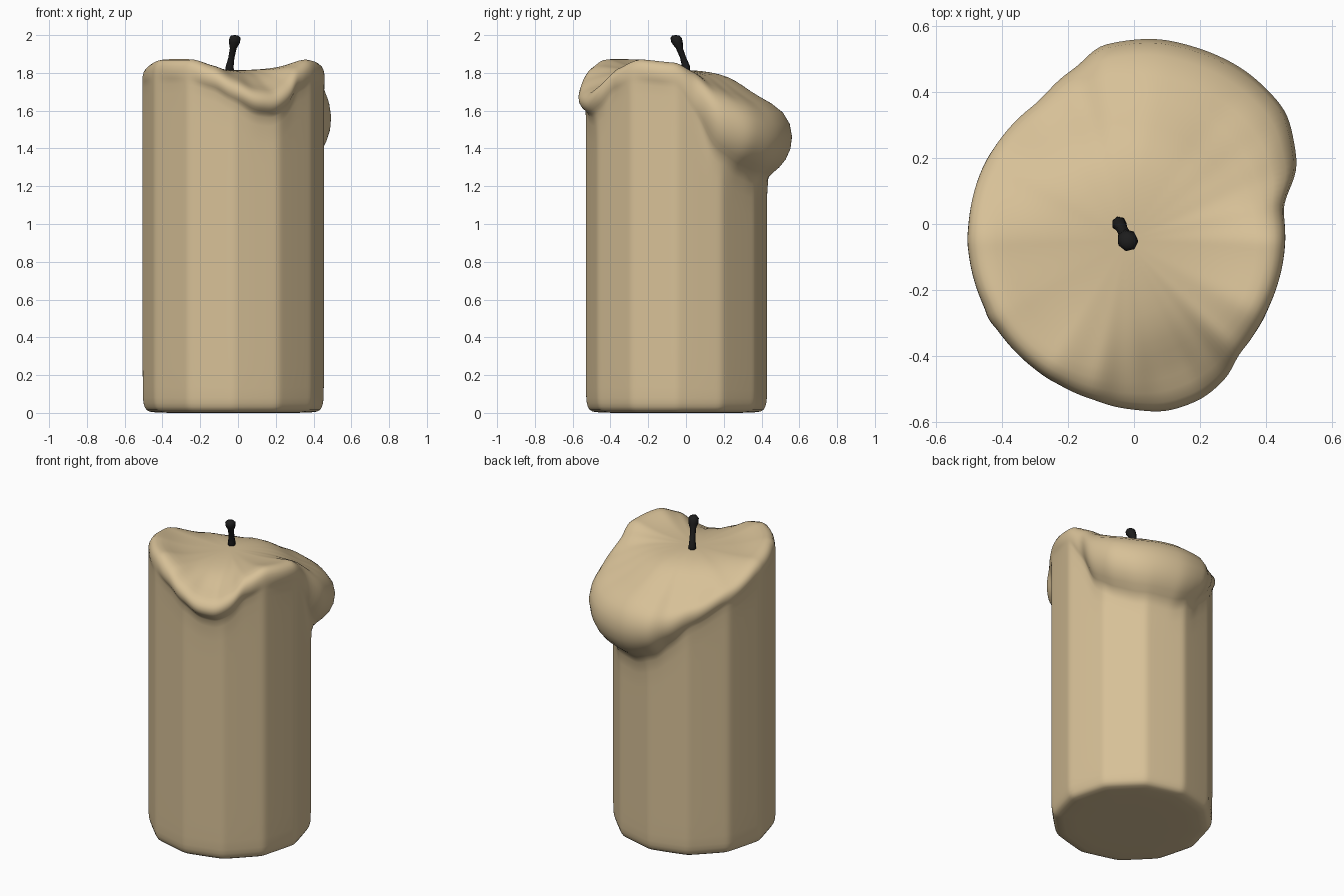
import bpy, bmesh
from math import sin, cos, pi, radians, degrees

cube = bpy.data.objects.get("Cube")
if cube:
    bpy.data.objects.remove(cube, do_unlink=True)


def material(name, color, rough):
    m = bpy.data.materials.new(name)
    m.use_nodes = True
    m.diffuse_color = color
    b = m.node_tree.nodes["Principled BSDF"]
    b.inputs["Base Color"].default_value = color
    b.inputs["Roughness"].default_value = rough
    return m


wax = material("cream_wax", (0.68, 0.53, 0.31, 1), 0.6)
char = material("charred_black", (0.012, 0.012, 0.012, 1), 0.8)


def lerp(a, b, t):
    return a + (b - a) * t


def loft(name, rings, low, high, mat, levels):
    """Skin closed rings from bottom to top and fan both ends to a point."""
    bm = bmesh.new()
    rows = [[bm.verts.new(p) for p in ring] for ring in rings]
    n = len(rows[0])
    a, b = bm.verts.new(low), bm.verts.new(high)
    for i in range(n):
        j = (i + 1) % n
        for r, s in zip(rows, rows[1:]):
            bm.faces.new((r[i], r[j], s[j], s[i]))
        bm.faces.new((a, rows[0][j], rows[0][i]))
        bm.faces.new((b, rows[-1][i], rows[-1][j]))
    for f in bm.faces:
        f.smooth = True
    me = bpy.data.meshes.new(name)
    bm.to_mesh(me)
    bm.free()
    me.materials.append(mat)
    ob = bpy.data.objects.new(name, me)
    bpy.context.collection.objects.link(ob)
    if levels:
        sub = ob.modifiers.new("soften", "SUBSURF")
        sub.levels = sub.render_levels = levels
    return ob


# Melted rim: angle, outer radius, crest height, underside height
RIM = [
    (0, .485, 1.86, 1.74), (12, .49, 1.81, 1.60), (25, .585, 1.74, 1.39),
    (40, .64, 1.70, 1.31), (54, .645, 1.68, 1.27), (79, .635, 1.68, 1.26),
    (97, .61, 1.66, 1.32), (107, .55, 1.63, 1.40), (123, .50, 1.65, 1.52),
    (150, .49, 1.74, 1.64), (180, .48, 1.84, 1.74), (211, .475, 1.88, 1.76),
    (240, .48, 1.88, 1.76), (257, .495, 1.84, 1.72), (270, .515, 1.78, 1.66),
    (284, .54, 1.73, 1.59), (295, .54, 1.72, 1.58), (305, .525, 1.76, 1.62),
    (315, .49, 1.83, 1.71), (332, .48, 1.88, 1.76), (360, .485, 1.86, 1.74),
]


def rim(deg):
    for p, q in zip(RIM, RIM[1:]):
        if p[0] <= deg <= q[0]:
            t = (deg - p[0]) / (q[0] - p[0])
            t = lerp(t, t * t * (3 - 2 * t), 0.5)
            return [lerp(a, b, t) for a, b in zip(p[1:], q[1:])]


CX, CY, SEGS, POOL = -0.025, -0.05, 96, 1.815


def profile(deg):
    """Radius and height pairs from the base up and over to the pool."""
    outer, crest, under = rim(deg)
    # Twelve soft flats around the body
    flat = cos(pi / 12) / cos(radians(deg % 30 - 15))
    body = 0.482 * lerp(1, flat, 0.9)
    out = max(outer, body)
    wide = lerp(under, crest, 0.46)
    pts = [(body * 0.5, 0), (body * 0.9, 0.0), (body * 0.965, 0.012),
           (body * 0.995, 0.05), (body, 0.1)]
    pts += [(body, lerp(0.1, under - 0.03, k / 6)) for k in range(1, 7)]
    # Overhanging lip and shoulder
    pts += [(lerp(body, out, 0.25), under),
            (lerp(body, out, 0.75), lerp(under, wide, 0.35)),
            (out, wide),
            (lerp(0.43, out, 0.78), lerp(wide, crest, 0.66)),
            (0.43, crest)]
    # Sunken pool
    pts += [(0.36, lerp(crest, POOL, 0.38)), (0.28, lerp(crest, POOL, 0.75)),
            (0.18, lerp(crest, POOL, 0.93)), (0.08, POOL)]
    return pts


angles = [360 * i / SEGS for i in range(SEGS)]
columns = [profile(d) for d in angles]
rings = [[(CX + r * cos(radians(d)), CY + r * sin(radians(d)), z)
          for d, (r, z) in zip(angles, level)] for level in zip(*columns)]
loft("candle_body", rings, (CX, CY, 0), (CX, CY, POOL), wax, 1)

# Bent wick with a thick burnt tip: x, y, z, radius
WICK = [(-.045, .0, 1.79, .024), (-.045, .0, 1.835, .022),
        (-.036, -.015, 1.88, .017), (-.026, -.035, 1.93, .019),
        (-.02, -.047, 1.96, .031), (-.018, -.052, 1.985, .031),
        (-.018, -.054, 1.998, .02)]
sides = 7
rings = [[(x + r * cos(2 * pi * i / sides), y + r * sin(2 * pi * i / sides), z)
          for i in range(sides)] for x, y, z, r in WICK]
loft("wick", rings, (-.045, 0, 1.78), (-.018, -.054, 2.0), char, 0)
